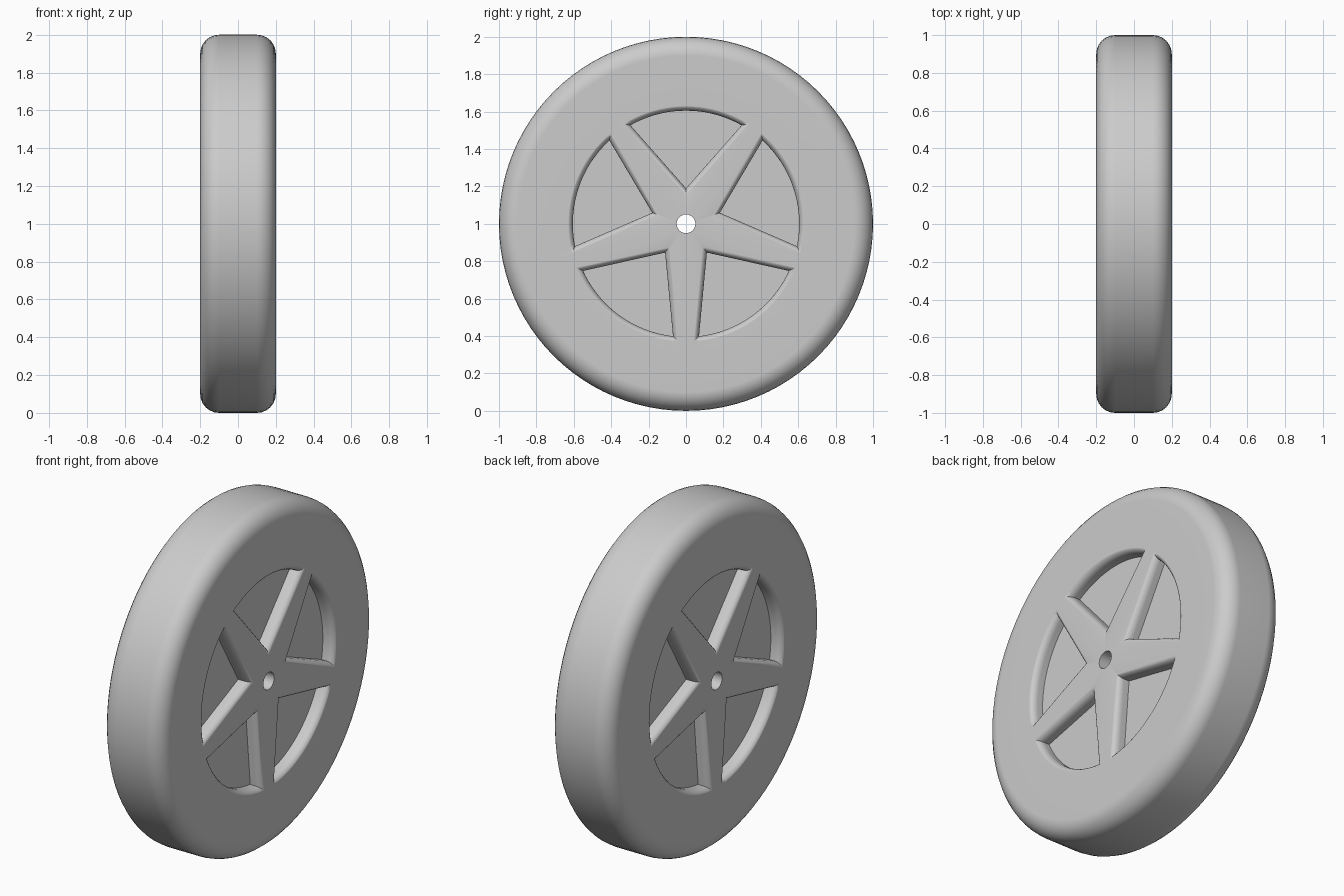
import bpy, bmesh
from math import sin, cos, pi, sqrt, radians
from mathutils import Matrix, Vector

cube = bpy.data.objects.get("Cube")
if cube:
    bpy.data.objects.remove(cube, do_unlink=True)

HALF, RADIUS, ROUND, BORE = 0.2, 1.0, 0.1, 0.05
SEGMENTS = 96
CENTRE = Vector((0, 0, RADIUS))

grey = bpy.data.materials.new("plain_grey")
grey.use_nodes = True
grey.diffuse_color = (0.6, 0.6, 0.6, 1)
grey.node_tree.nodes["Principled BSDF"].inputs["Base Color"].default_value = grey.diffuse_color


def make_object(name, bm):
    bmesh.ops.recalc_face_normals(bm, faces=bm.faces)
    mesh = bpy.data.meshes.new(name)
    bm.to_mesh(mesh)
    bm.free()
    mesh.materials.append(grey)
    obj = bpy.data.objects.new(name, mesh)
    bpy.context.collection.objects.link(obj)
    return obj


def bridge(bm, a, b):
    n = len(a)
    for i in range(n):
        j = (i + 1) % n
        bm.faces.new((a[i], a[j], b[j], b[i]))


# Wheel body: rounded profile (x, radius) turned about the axle
def build_wheel():
    quarter = [i * pi / 12 for i in range(7)]
    side = [(HALF, BORE), (HALF, 0.7)]
    side += [(HALF - ROUND + ROUND * cos(t), RADIUS - ROUND + ROUND * sin(t)) for t in quarter]
    profile = side + [(-x, r) for x, r in reversed(side)]
    bm = bmesh.new()
    rings = []
    for x, r in profile:
        angles = [2 * pi * i / SEGMENTS for i in range(SEGMENTS)]
        rings.append([bm.verts.new(CENTRE + Vector((x, r * cos(a), r * sin(a)))) for a in angles])
    for k, ring in enumerate(rings):
        bridge(bm, ring, rings[(k + 1) % len(rings)])
    return make_object("wheel", bm)


# Wedge outline between two spokes, grown outward by an offset
def wedge(offset, slant=radians(41.4), steps=20):
    apex = 0.19 - offset / sin(slant)
    rim = 0.605 + offset
    reach = sqrt(rim ** 2 - (apex * sin(slant)) ** 2) - apex * cos(slant)
    corner = Vector((apex + reach * cos(slant), reach * sin(slant)))
    half = Vector((1, 0)).angle(corner)
    arc = [half * (2 * i / steps - 1) for i in range(steps + 1)]
    return [(apex, 0)] + [(rim * cos(a), rim * sin(a)) for a in arc]


# Pocket cutters: flat floor, upright wall and rounded lip, five on each side
def build_cutters():
    depth, lip, flare = 0.072, 0.04, 0.03
    layers = [(depth, 0)]
    for i in range(6):
        t = i * pi / 10
        layers.append((lip * (1 - sin(t)) - 0.001, flare * (1 - cos(t))))
    layers.append((-0.05, flare))
    bm = bmesh.new()
    for sign in (1, -1):
        for k in range(5):
            turn = Matrix.Rotation(pi / 2 + k * 2 * pi / 5, 3, 'X')
            rings = []
            for d, offset in layers:
                rings.append([bm.verts.new(CENTRE + turn @ Vector((sign * (HALF - d), u, v)))
                              for u, v in wedge(offset)])
            for a, b in zip(rings, rings[1:]):
                bridge(bm, a, b)
            bm.faces.new(rings[0])
            bm.faces.new(rings[-1])
    return make_object("pocket_cutter", bm)


wheel = build_wheel()
cutter = build_cutters()
cutter.hide_render = True

cut = wheel.modifiers.new("pockets", 'BOOLEAN')
cut.operation = 'DIFFERENCE'
cut.solver = 'EXACT'
cut.object = cutter

bpy.ops.object.select_all(action='DESELECT')
wheel.select_set(True)
bpy.context.view_layer.objects.active = wheel
bpy.ops.object.modifier_apply(modifier=cut.name)
bpy.data.objects.remove(cutter, do_unlink=True)

# Smooth rounded edges, flat sides, crisp pocket floors
bpy.ops.object.shade_smooth_by_angle(angle=radians(35))
weighted = wheel.modifiers.new("even_shading", 'WEIGHTED_NORMAL')
weighted.keep_sharp = True
